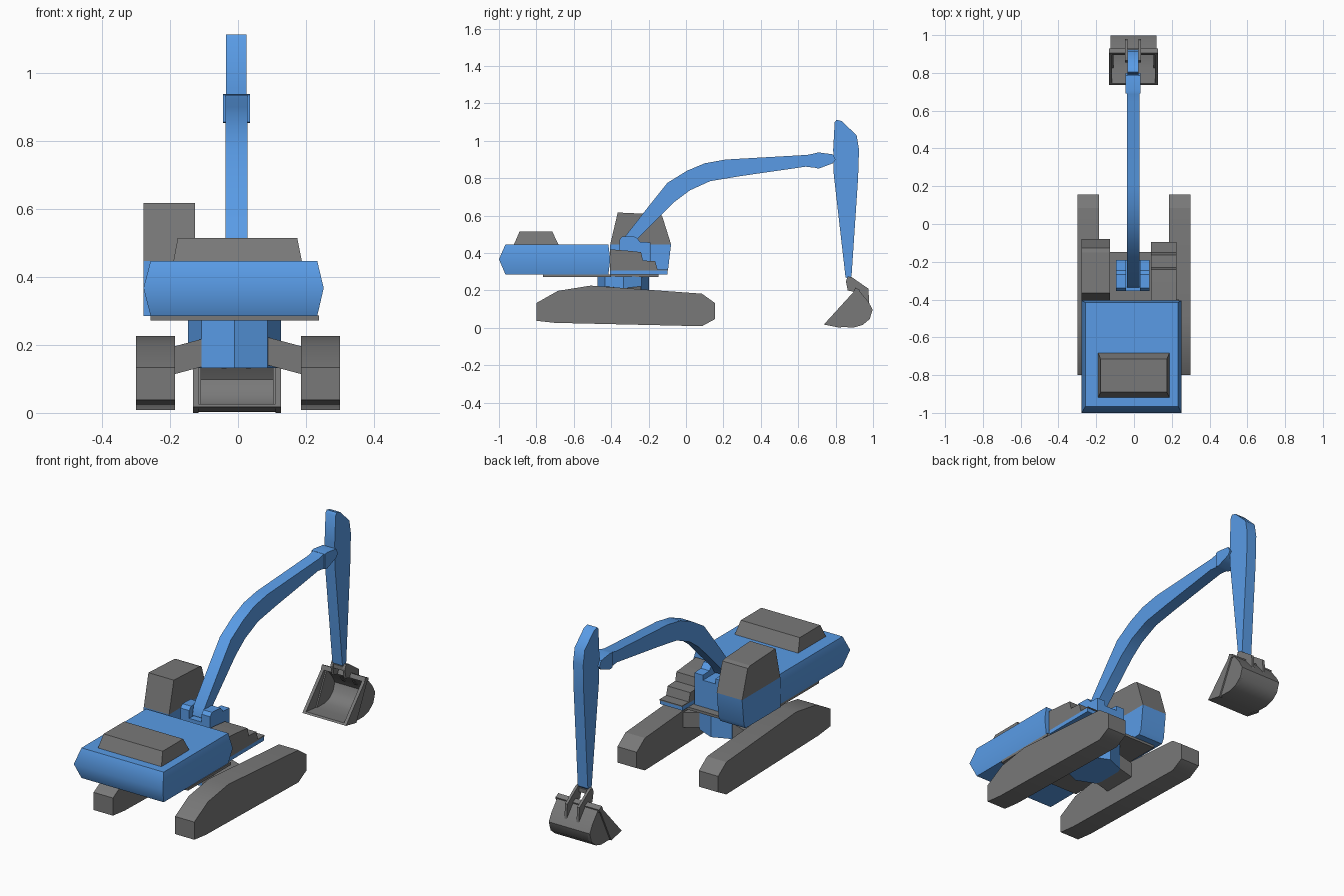
import bpy, bmesh, math


def paint(name, rgb):
    m = bpy.data.materials.new(name)
    m.diffuse_color = (*rgb, 1)
    return m


blue = paint("blue_paint", (0.10, 0.33, 0.79))
grey = paint("dark_grey", (0.19, 0.19, 0.19))


def finish(name, bm, mat, smooth):
    """Make the object; smooth parts keep edges over the given angle sharp."""
    bmesh.ops.recalc_face_normals(bm, faces=bm.faces)
    for f in bm.faces:
        f.smooth = smooth > 0
    for e in bm.edges:
        e.smooth = e.calc_face_angle(0) < math.radians(smooth)
    me = bpy.data.meshes.new(name)
    bm.to_mesh(me)
    bm.free()
    ob = bpy.data.objects.new(name, me)
    bpy.context.collection.objects.link(ob)
    me.materials.append(mat)
    return ob


def loft(name, rings, mat=grey, smooth=0):
    """Skin a stack of equal-length point rings and cap both ends."""
    bm = bmesh.new()
    rows = [[bm.verts.new(p) for p in r] for r in rings]
    n = len(rows[0])
    for a, b in zip(rows, rows[1:]):
        for i in range(n):
            j = (i + 1) % n
            bm.faces.new((a[i], a[j], b[j], b[i]))
    bm.faces.new(rows[0])
    bm.faces.new(rows[-1])
    return finish(name, bm, mat, smooth)


def prism(name, profile, x0, x1, mat=grey, smooth=0):
    """Extrude a (y, z) side profile between two x positions."""
    return loft(name, [[(x, y, z) for y, z in profile] for x in (x0, x1)], mat, smooth)


def rect(x0, x1, y0, y1, z):
    return [(x0, y0, z), (x1, y0, z), (x1, y1, z), (x0, y1, z)]


def box(name, x0, x1, y0, y1, z0, z1, mat=grey):
    return loft(name, [rect(x0, x1, y0, y1, z) for z in (z0, z1)], mat)


CX = -0.01  # centre line of the upper machine

# Crawler tracks and the sloping arms that carry them
track = [(-.80, .133), (-.80, .038), (-.70, .027), (.085, .009), (.155, .047),
         (.155, .133), (.085, .183), (-.51, .226), (-.685, .198)]
for side, s in (("left", -1), ("right", 1)):
    prism(side + "_track", track, s * .185, s * .30, smooth=30)
    loft(side + "_track_arm", [
        [(s * x, -.43, z), (s * x, -.24, z), (s * x, -.24, z + .082), (s * x, -.43, z + .082)]
        for x, z in ((.07, .145), (.19, .113))])

# Octagonal slewing turret
loft("turret", [[(CX + .137 * math.cos(i * math.pi / 4),
                  -.335 + .137 * math.sin(i * math.pi / 4), z) for i in range(8)]
                for z in (.132, .275)], blue)

# Deck plate under the house
box("deck_plate", -.257, .238, -.765, -.40, .272, .286)
box("front_deck_plate", -.257, .10, -.40, -.148, .272, .286)

# Engine house with a bulging waist, and its raised hood
loft("engine_house", [rect(-.257, .233, -.965, -.415, .285),
                      rect(-.278, .252, -1.0, -.405, .367),
                      rect(-.257, .233, -.965, -.415, .447)], blue, 55)
loft("engine_hood", [rect(-.19, .188, -.92, -.682, .446),
                     rect(-.177, .174, -.89, -.715, .515)])

# Cab: blue lower body, grey upper
prism("cab_base", [(-.405, .285), (-.11, .285), (-.096, .31), (-.08, .447), (-.405, .447)],
      -.278, -.127, blue, 30)
prism("cab_top", [(-.405, .447), (-.08, .447), (-.128, .60), (-.15, .607), (-.365, .617)],
      -.278, -.127)

# Stepped boxes on the right side
box("step_sill", .09, .225, -.405, -.10, .285, .306, blue)
prism("side_steps", [(-.405, .306), (-.095, .306), (-.095, .312), (-.152, .312),
                     (-.165, .357), (-.23, .36), (-.24, .405), (-.305, .412), (-.405, .42)],
      .09, .225)

# Boom mount: central block and two cheek brackets
box("boom_mount", -.05, .04, -.355, -.19, .285, .43, blue)
cheek = [(-.355, .285), (-.19, .285), (-.19, .457), (-.245, .46), (-.268, .487),
         (-.34, .49), (-.355, .472)]
for side, x0, x1 in (("left", -.094, -.042), ("right", .032, .083)):
    prism(side + "_mount_cheek", cheek, x0, x1, blue)

# Curved boom and its hinge knuckle
boom = [(-.335, .44), (-.325, .49), (-.18, .675), (-.10, .775), (.005, .84), (.10, .88),
        (.21, .90), (.65, .925), (.70, .936), (.70, .855), (.64, .862), (.28, .81),
        (.13, .785), (.02, .735), (-.06, .675), (-.26, .475), (-.28, .44)]
prism("boom", boom, -.037, .028, blue, 40)
prism("boom_knuckle", [(.69, .935), (.71, .938), (.785, .928), (.80, .90), (.785, .88),
                       (.71, .852), (.69, .855)], -.044, .035, blue, 40)

# Dipper stick
prism("stick", [(.787, .955), (.795, 1.10), (.805, 1.113), (.832, 1.106), (.912, 1.03),
                (.925, .955), (.92, .80), (.885, .275), (.87, .262), (.853, .27),
                (.79, .82)], -.035, .025, blue, 40)

# Bucket: hollow curved shell, side plates, flared lip cheeks
BX = -.003
outer = [(.92, .206), (.975, .14), (.998, .098), (.982, .047), (.945, .016), (.90, .003),
         (.82, .004), (.737, .018)]
inner = [(.745, .026), (.825, .018), (.895, .018), (.935, .03), (.965, .057), (.98, .098),
         (.96, .133), (.912, .192)]
prism("bucket_shell", outer + inner, BX - .118, BX + .118, smooth=45)
for side, s in (("left", -1), ("right", 1)):
    prism(side + "_bucket_side", outer[:7], BX + s * .106, BX + s * .122)
    prism(side + "_bucket_lip", [(.737, .018), (.912, .21), (.925, .203), (.826, 0)],
          BX + s * .113, BX + s * .13)
    # Hanger ears joining stick to bucket
    x = -.005 + s * .036
    prism(side + "_bucket_ear", [(.855, .25), (.865, .275), (.885, .272), (.975, .21),
                                 (.98, .13), (.955, .13), (.915, .19), (.865, .2)],
          x - .007, x + .007)
prism("bucket_top_bar", [(.895, .193), (.925, .186), (.93, .203), (.905, .215)],
      BX - .13, BX + .13)
box("bucket_pin", -.045, .035, .86, .878, .24, .262)
